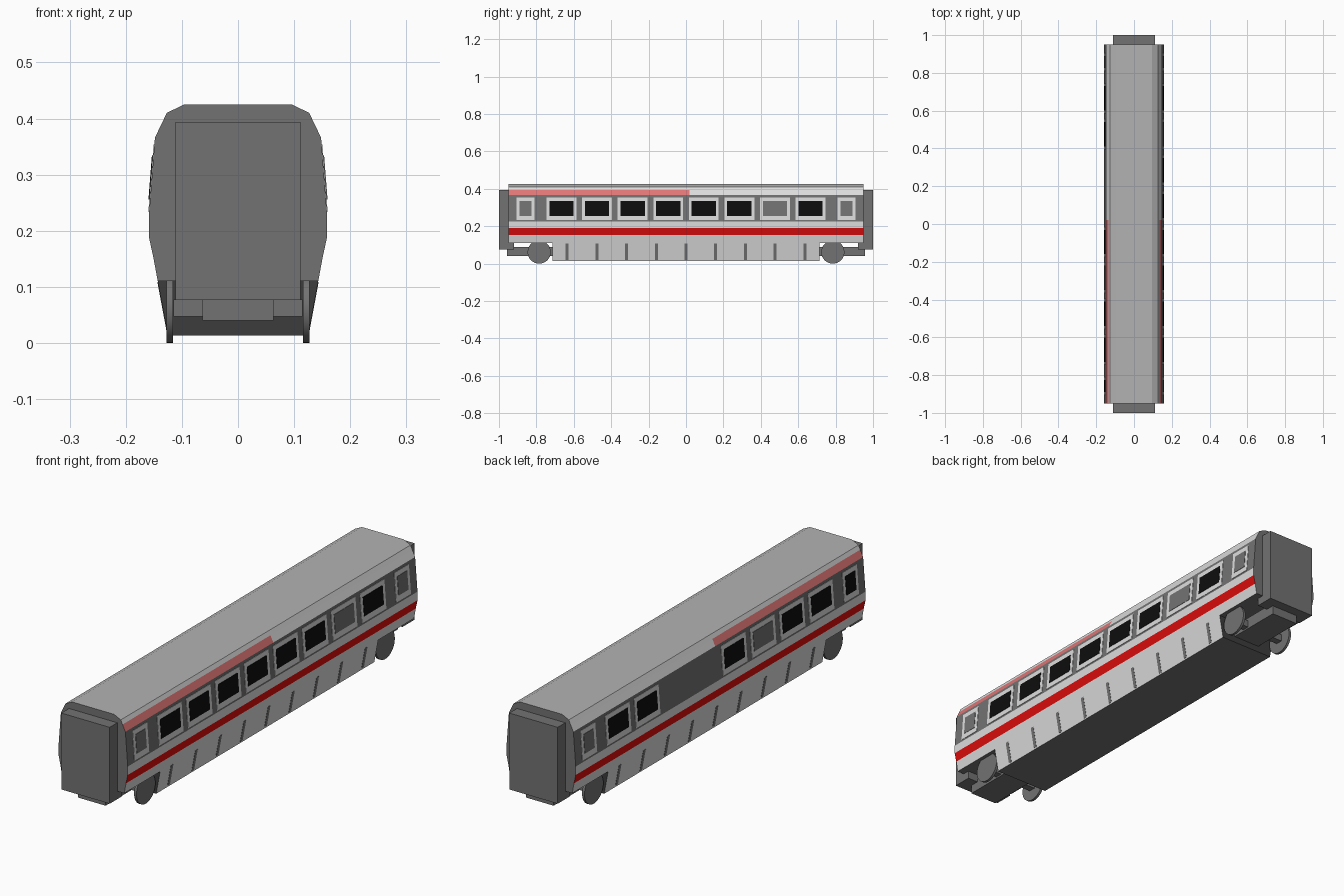
import bpy, bmesh
from mathutils import Matrix

cube = bpy.data.objects.get("Cube")
if cube:
    bpy.data.objects.remove(cube, do_unlink=True)


def material(name, r, g, b):
    m = bpy.data.materials.new(name)
    m.use_nodes = True
    m.diffuse_color = (r, g, b, 1)
    m.node_tree.nodes["Principled BSDF"].inputs["Base Color"].default_value = (r, g, b, 1)
    return m


light = material("light grey paint", .72, .72, .72)
roof = material("roof grey", .45, .45, .45)
dark = material("dark grey", .17, .17, .17)
under = material("underframe shadow grey", .045, .045, .045)
red = material("red stripe", .75, .004, .004)
pink = material("pale red stripe", .75, .18, .18)
black = material("black glass", .004, .004, .004)


def finish(name, bm, mats):
    bmesh.ops.recalc_face_normals(bm, faces=bm.faces)
    me = bpy.data.meshes.new(name)
    bm.to_mesh(me)
    bm.free()
    for m in mats:
        me.materials.append(m)
    ob = bpy.data.objects.new(name, me)
    bpy.context.collection.objects.link(ob)
    return ob


def extrude_profile(name, half, stations, mats, rule):
    """Sweep a mirrored cross-section along y; rule picks a material per face."""
    section = half + [(-x, z) for x, z in reversed(half)]
    bm = bmesh.new()
    rings = [[bm.verts.new((x, y, z)) for x, z in section] for y in stations]
    n = len(section)
    for a, b in zip(rings, rings[1:]):
        for i in range(n):
            j = (i + 1) % n
            bm.faces.new((a[i], a[j], b[j], b[i]))
    bm.faces.new(rings[0])
    bm.faces.new(rings[-1])
    bm.normal_update()
    for f in bm.faces:
        f.material_index = mats.index(rule(f, f.calc_center_median()))
    return finish(name, bm, mats)


def box(name, x, y0, y1, z0, z1, mat):
    bm = bmesh.new()
    bmesh.ops.create_cube(bm, size=1)
    for v in bm.verts:
        v.co = (v.co.x * 2 * x, y1 if v.co.y > 0 else y0, z1 if v.co.z > 0 else z0)
    return finish(name, bm, [mat])


# Body shell with painted bands
def body_paint(f, c):
    if abs(f.normal.y) > .9 or c.z < .12:
        return dark
    if c.z > .41:
        return roof
    if c.z > .393:
        return light
    if c.z > .366:
        return pink if c.y < 0 else light
    if c.z > .225:
        return dark
    return red if .153 < c.z < .19 else light


body_half = [(.143, .11), (.151, .153), (.159, .19), (.159, .225), (.148, .366),
             (.135, .393), (.127, .41), (.096, .425)]
extrude_profile("body_shell", body_half, [-.95, .02, .95],
                [light, roof, dark, red, pink], body_paint)


# Lower skirt between the bogies
def skirt_paint(f, c):
    if abs(c.y) > .7:
        return under
    return light if abs(c.x) > .1 else dark


extrude_profile("lower_skirt", [(.125, .0135), (.143, .11)], [-.715, .715],
                [light, dark, under], skirt_paint)


# Thin plates that follow a sloping side wall
def wall_x(z):
    return .159 - .011 * (z - .225) / .141


def skirt_x(z):
    return .125 + .018 * (z - .0135) / .0965


def plate(name, side, y, width, z0, z1, lift, mat, wall=wall_x):
    bm = bmesh.new()
    verts = []
    for off in (-.002, lift):
        verts.append([bm.verts.new((side * (wall(z) + off), y + s * width / 2, z))
                      for s, z in ((-1, z0), (1, z0), (1, z1), (-1, z1))])
    a, b = verts
    bm.faces.new(a)
    bm.faces.new(b)
    for i in range(4):
        j = (i + 1) % 4
        bm.faces.new((a[i], a[j], b[j], b[i]))
    return finish(name, bm, [mat])


def window(side, y, width, glass):
    plate("window_frame", side, y, width, .233, .354, .0015, light)
    plate("window_pane", side, y, width - .031, .256, .334, .003, glass)


big = [-.665 + .19 * i for i in range(8)]
grey_panes = {1: 6, -1: 2}
blank = {1: (), -1: (4, 5)}
for side in (1, -1):
    for i, y in enumerate(big):
        if i not in blank[side]:
            window(side, y, .16, dark if i == grey_panes[side] else black)
    window(side, .858, .096, dark)
    window(side, -.858, .096, dark if side == 1 else black)
    # Vent slots in the skirt
    for i in range(-4, 5):
        plate("skirt_slot", side, i * .159, .016, .02, .109, .001, dark, skirt_x)

# End gangways, bogies and wheels
for end in (-1, 1):
    def span(a, b):
        return sorted((end * a, end * b))
    box("gangway", .111, *span(.92, 1), .077, .394, dark)
    box("bogie_frame", .063, *span(.7, .958), .04, .09, dark)
    box("axle", .115, *span(.77, .8), .047, .077, dark)
    for side in (-1, 1):
        bm = bmesh.new()
        bmesh.ops.create_cone(bm, cap_ends=True, segments=32, radius1=.062, radius2=.062,
                              depth=.011, matrix=Matrix.Translation((side * .1215, end * .785, .062))
                              @ Matrix.Rotation(1.5708, 4, 'Y'))
        wheel = finish("wheel", bm, [dark])
        bpy.ops.object.select_all(action='DESELECT')
        wheel.select_set(True)
        bpy.context.view_layer.objects.active = wheel
        bpy.ops.object.shade_smooth_by_angle()
